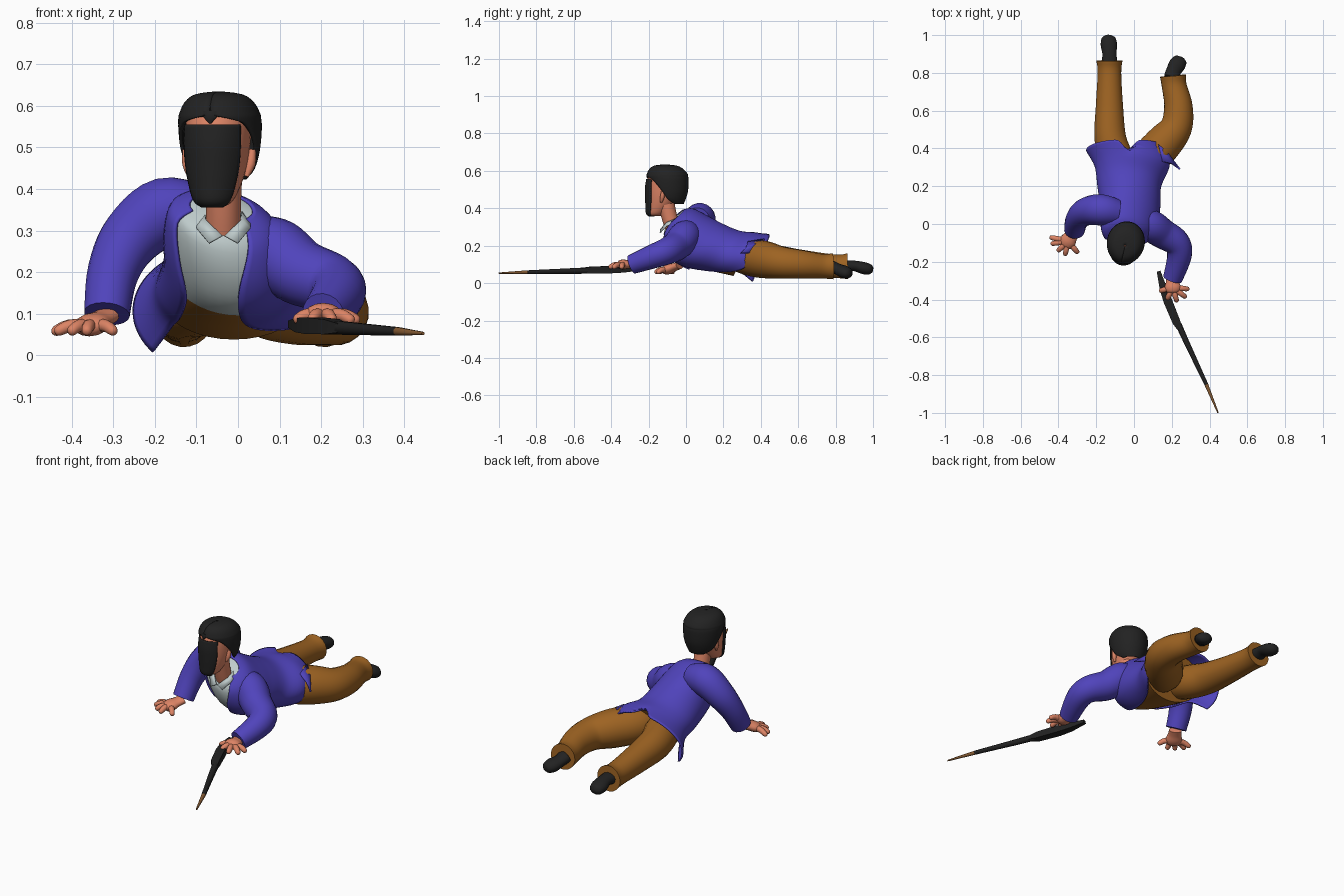
import bpy, bmesh, math
from mathutils import Vector, Matrix

if "Cube" in bpy.data.objects:
    bpy.data.objects.remove(bpy.data.objects["Cube"])

def material(name, rgb):
    m = bpy.data.materials.new(name)
    m.diffuse_color = (*rgb, 1)
    m.use_nodes = True
    m.node_tree.nodes["Principled BSDF"].inputs["Base Color"].default_value = m.diffuse_color
    return m

PURPLE = material("purple cloth", (.08, .057, .5))
BROWN = material("brown cloth", (.34, .125, .016))
SKIN = material("skin", (.72, .23, .13))
BLACK = material("black", (.016, .016, .016))
WHITE = material("pale shirt", (.52, .6, .6))
WOOD = material("wood", (.25, .11, .035))

def resample(keys, steps):
    """Catmull-Rom through tuples of numbers."""
    out = []
    for i in range(len(keys) - 1):
        p = [keys[max(0, min(len(keys) - 1, i + k))] for k in (-1, 0, 1, 2)]
        for s in range(steps):
            t = s / steps
            out.append([b + .5 * t * (c - a + t * (2*a - 5*b + 4*c - d + t * (3*(b - c) + d - a)))
                        for a, b, c, d in zip(*p)])
    return out + [list(keys[-1])]

def loft(name, rings, mats, closed=True, cap=True, thick=0, rule=None, angle=50):
    bm = bmesh.new()
    vs = [[bm.verts.new(p) for p in r] for r in rings]
    n = len(vs[0])
    for r0, r1 in zip(vs, vs[1:]):
        for i in range(n if closed else n - 1):
            j = (i + 1) % n
            bm.faces.new((r0[i], r0[j], r1[j], r1[i]))
    if cap and closed:
        bm.faces.new(vs[0])
        bm.faces.new(vs[-1])
    bmesh.ops.recalc_face_normals(bm, faces=bm.faces)
    if rule:
        for f in bm.faces:
            f.material_index = rule(f.calc_center_median())
    me = bpy.data.meshes.new(name)
    bm.to_mesh(me)
    bm.free()
    for m in mats:
        me.materials.append(m)
    ob = bpy.data.objects.new(name, me)
    bpy.context.collection.objects.link(ob)
    if thick:
        mod = ob.modifiers.new("thickness", 'SOLIDIFY')
        mod.thickness, mod.offset = thick, 0
    bpy.ops.object.select_all(action='DESELECT')
    ob.select_set(True)
    bpy.context.view_layer.objects.active = ob
    bpy.ops.object.shade_smooth_by_angle(angle=math.radians(angle))
    return ob

def tube(name, keys, mat, sides=20, steps=5, flat=1, angle=50):
    """Tube along x, y, z, radius keys; flat squashes its height."""
    pts = resample(keys, steps) if steps > 1 else keys
    c = [Vector(p[:3]) for p in pts]
    side, rings = None, []
    for i, p in enumerate(pts):
        t = (c[min(i + 1, len(c) - 1)] - c[max(i - 1, 0)]).normalized()
        side = t.cross(Vector((0, 0, 1))) if side is None else side - t * side.dot(t)
        side.normalize()
        up = side.cross(t)
        rings.append([c[i] + p[3] * (side * math.cos(a) + up * flat * math.sin(a))
                      for a in [2 * math.pi * (k + .5) / sides for k in range(sides)]])
    return loft(name, rings, [mat], angle=angle)

# Torso rings: centre x, back y z, belly y z, half width, right and left opening, roll
TORSO = [(-.04, -.01, .39, -.09, .32, .075, .75, 1.15, .1),
         (-.035, .04, .39, -.125, .26, .125, .5, 1.1, .2),
         (-.025, .12, .35, -.10, .17, .15, .2, .9, .2),
         (-.02, .20, .31, -.03, .10, .155, .15, .75, .12),
         (-.025, .29, .275, .12, .06, .165, .4, .75, .03),
         (-.01, .37, .268, .25, .03, .195, .8, .85, 0),
         (-.035, .45, .262, .335, -.05, .215, 2.0, .9, 0)]

def torso_ring(k, scale, n, opened):
    cx, by, bz, fy, fz, hw, a, b, roll = k
    back, belly = Vector((cx, by, bz)), Vector((cx, fy, fz))
    mid, half = (back + belly) / 2, (back - belly) / 2 * scale
    lo, hi = (a, 2 * math.pi - b) if opened else (0, 2 * math.pi * (1 - 1 / n))
    out = []
    for i in range(n):
        t = lo + (hi - lo) * i / (n - 1)
        dx = hw * scale * math.sin(t)
        p = mid - half * math.cos(t) + Vector((dx, 0, -roll * dx))
        if opened and p.z > .15:  # vent in the back hem
            p.y -= max(0, p.y - .36) * .65 * math.exp(-((p.x + .03) / .035) ** 2)
        out.append(p)
    return out

loft("jacket", [torso_ring(k, 1, 48, True) for k in resample(TORSO, 5)], [PURPLE],
     closed=False, thick=.008)
loft("shirt_and_waist", [torso_ring(k, .93, 36, False) for k in resample(TORSO[:6], 5)],
     [WHITE, BROWN], rule=lambda c: int(c.y > .0 and c.y - c.z > -.09))
# Lifted corner of the right hem
loft("jacket_corner", [[(.13, .42, .235), (.175, .38, .21), (.18, .36, .16)],
                       [(.15, .33, .22), (.2, .32, .19), (.243, .29, .16)]], [PURPLE],
     closed=False, thick=.008)

# Sleeves
tube("left_sleeve", [(-.09, .06, .335, .07), (-.175, .075, .345, .083), (-.255, .065, .285, .074),
                     (-.3, .025, .2, .062), (-.315, -.03, .1, .055)], PURPLE)
tube("right_sleeve", [(.04, .01, .265, .075), (.09, -.01, .245, .085), (.15, -.05, .2, .08),
                      (.225, -.1, .172, .072), (.24, -.17, .145, .065), (.205, -.29, .1, .052)],
     PURPLE)

# Trousers with turned hems
tube("left_trouser", [(-.07, .2, .15, .06), (-.085, .32, .14, .088), (-.125, .45, .125, .085),
                      (-.13, .62, .105, .073), (-.13, .8, .09, .063), (-.13, .865, .09, .07)], BROWN)
tube("right_trouser", [(.02, .2, .15, .06), (.06, .32, .14, .095), (.15, .42, .125, .1),
                       (.222, .51, .11, .086), (.235, .62, .1, .076), (.213, .73, .09, .066),
                       (.207, .785, .09, .07)], BROWN)

# Shoes, toes pointing back
tube("left_shoe", [(-.13, .84, .09, .025), (-.13, .85, .09, .042), (-.13, .9, .092, .038),
                   (-.133, .95, .08, .044), (-.135, .985, .073, .036), (-.135, 1.0, .07, .014)],
     BLACK, sides=16, flat=.75)
tube("right_shoe", [(.195, .765, .095, .025), (.2, .775, .09, .042), (.21, .81, .075, .04),
                    (.23, .845, .06, .045), (.25, .87, .05, .034), (.257, .88, .047, .012)],
     BLACK, sides=16, flat=.75)

# Hands: a palm and five spread fingers each
def hand(side, wrist, palm, tips, z):
    w, p = Vector(wrist), Vector(palm)
    d = (p - w)
    tube(side + "_palm", [(*w, .034), (*(w + d * .5), .036), (*p, .044), (*(p + d * .4), .036),
                          (*(p + d * .6), .012)], SKIN, sides=14, flat=.6)
    for i, (x, y) in enumerate(tips):
        tip = Vector((x, y, z))
        base = p.lerp(tip, .2)
        knuckle = p.lerp(tip, .6) + Vector((0, 0, .008))
        tube(f"{side}_finger_{i + 1}", [(*base, .016), (*knuckle, .015),
             (*knuckle.lerp(tip, .8), .012), (*tip, .004)], SKIN, sides=10, steps=3)

hand("left", (-.315, -.035, .095), (-.35, -.09, .075),
     [(-.447, -.07), (-.44, -.105), (-.405, -.145), (-.365, -.167), (-.295, -.155)], .055)
hand("right", (.203, -.28, .1), (.205, -.335, .1),
     [(.135, -.355), (.175, -.4), (.228, -.413), (.277, -.39), (.292, -.345)], .082)

# Long tapering rod with a thick grip and a wooden tip
tube("rod_grip", [(.13, -.25, .075, .014), (.155, -.34, .073, .028), (.18, -.41, .072, .033),
                  (.225, -.52, .069, .03), (.25, -.565, .066, .018)], BLACK, sides=4, steps=1,
     flat=.85, angle=25)
tube("rod_shaft", [(.235, -.53, .067, .018), (.28, -.63, .064, .016), (.383, -.85, .058, .011)],
     BLACK, sides=8, steps=1)
tube("rod_tip", [(.383, -.85, .058, .011), (.445, -1.0, .053, .004)], WOOD, sides=8, steps=1)

# Head parts share a slight turn about the vertical axis
TURN = Matrix.Rotation(-.22, 3, 'Z')
PIVOT = Vector((-.044, -.1, 0))

def head_ring(k, n, opened=0, scale=1):
    """k: z, centre y, half width, half depth, opening; opened 1 leaves the front, -1 keeps it."""
    z, yc, hw, hd = k[:4]
    lo, hi = 0, 2 * math.pi * (1 - 1 / n)
    if opened == 1:
        lo, hi = k[4], 2 * math.pi - k[4]
    elif opened == -1:
        lo, hi = -k[4] - .12, k[4]
    pts = []
    for i in range(n):
        t = lo + (hi - lo) * i / (n - 1)
        v = Vector((hw * scale * math.sin(t), yc + .1 - hd * scale * math.cos(t), z))
        pts.append(PIVOT + TURN @ v)
    return pts

HEAD = [(.358, -.165, .026, .03, 1.1), (.372, -.16, .045, .05, 1.1), (.41, -.142, .06, .07, 1.05),
        (.46, -.125, .072, .088, 1.0), (.51, -.118, .077, .095, .97), (.555, -.113, .078, .093, .93),
        (.59, -.105, .07, .08, .9), (.61, -.1, .03, .04, .9)]
loft("head", [head_ring(k, 32) for k in resample(HEAD, 4)], [SKIN])
loft("face_panel", [head_ring(k, 20, -1, 1.05) for k in resample(HEAD[:6], 4)], [BLACK],
     closed=False, thick=.006)
# Hair with sideburns and a peaked hairline
HAIR = [(.425, -.075, .055, .06, 2.0), (.45, -.09, .078, .085, 1.7), (.49, -.093, .09, .1, 1.45),
        (.53, -.095, .095, .105, 1.15), (.558, -.097, .096, .107, .85), (.57, -.1, .095, .108, .45),
        (.58, -.1, .093, .107, .02), (.606, -.105, .08, .09, 0), (.624, -.11, .055, .06, 0),
        (.631, -.115, .004, .004, 0)]
loft("hair", [head_ring(k, 36, 1) for k in resample(HAIR, 3)], [BLACK], closed=False, thick=.008)
tube("hairline_peak", [(-.066, -.2, .585, .022), (-.067, -.205, .572, .016),
                       (-.067, -.206, .558, .003)], BLACK, sides=10, steps=2, flat=.4)

# Ears, mostly tucked under the hair
for name, s in (("left_ear", -1), ("right_ear", 1)):
    a, b, c = [PIVOT + TURN @ Vector((s * x, y, z))
               for x, y, z in ((.07, -.018, .43), (.078, -.01, .46), (.082, -.006, .495))]
    tube(name, [(*a, .005), (*b, .012), (*c, .008)], SKIN, sides=10, steps=3)

# Neck and shirt collar
tube("neck", [(-.035, -.06, .27, .043), (-.035, -.085, .34, .042), (-.035, -.105, .42, .045)], SKIN)
for name, s in (("left_collar", -1), ("right_collar", 1)):
    loft(name, [[(-.035 + s * x, y, z) for x, y, z in r] for r in (
        [(.003, -.136, .288), (.035, -.138, .27)], [(.042, -.1, .325), (.064, -.105, .305)],
        [(.043, -.04, .35), (.062, -.04, .335)])], [WHITE], closed=False, thick=.006)
